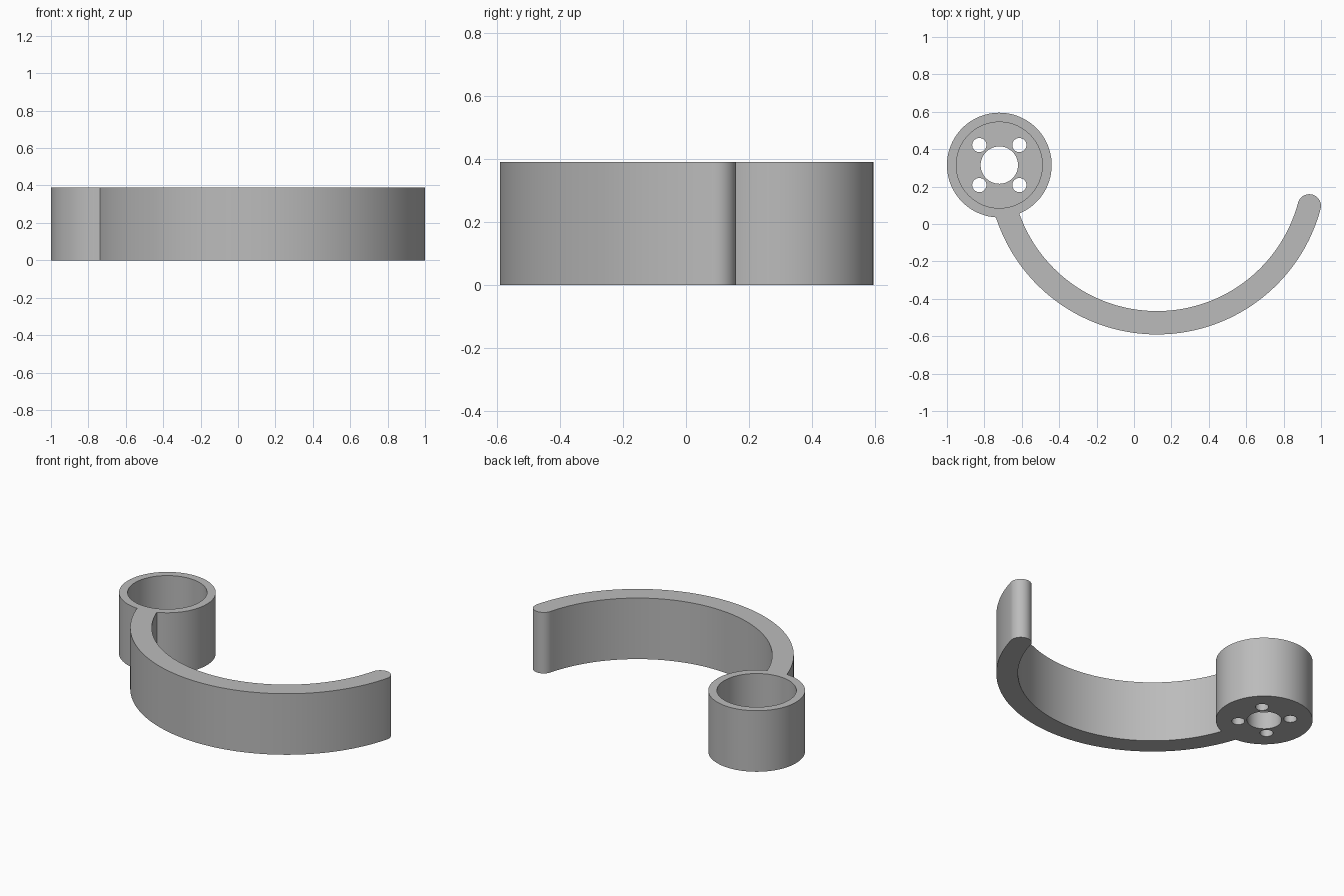
import bpy, bmesh
from math import acos, cos, sin, pi, radians
from mathutils import Vector

cube = bpy.data.objects.get("Cube")
if cube:
    bpy.data.objects.remove(cube, do_unlink=True)

HEIGHT, FLOOR = 0.39, 0.11
HUB_R, CUP_R = 0.28, 0.23
ARM_R, HALF = 0.843, 0.0625
HUB = Vector((-0.72, 0.315))
BEND = HUB + Vector((ARM_R, 0))      # arm bends round a point level with the hub
TIP_ANGLE = radians(345)

grey = bpy.data.materials.new("plain_grey")
grey.use_nodes = True
colour = (0.5, 0.5, 0.5, 1)
grey.diffuse_color = colour
grey.node_tree.nodes["Principled BSDF"].inputs["Base Color"].default_value = colour


def arc(centre, r, start, end, n):
    angles = [start + (end - start) * i / n for i in range(n + 1)]
    return [centre + Vector((cos(a), sin(a))) * r for a in angles]


def prism(name, outline, z0, z1):
    bm = bmesh.new()
    face = bm.faces.new([bm.verts.new((p.x, p.y, z0)) for p in outline])
    top = bmesh.ops.extrude_face_region(bm, geom=[face])["geom"]
    verts = [v for v in top if isinstance(v, bmesh.types.BMVert)]
    bmesh.ops.translate(bm, verts=verts, vec=(0, 0, z1 - z0))
    bmesh.ops.recalc_face_normals(bm, faces=bm.faces)
    mesh = bpy.data.meshes.new(name)
    bm.to_mesh(mesh)
    bm.free()
    mesh.materials.append(grey)
    obj = bpy.data.objects.new(name, mesh)
    bpy.context.collection.objects.link(obj)
    return obj


def meeting(r):
    """Angles at the hub and at the bend where an arm edge meets the hub."""
    at_hub = acos((ARM_R**2 + HUB_R**2 - r**2) / (2 * ARM_R * HUB_R))
    at_bend = acos((ARM_R**2 + r**2 - HUB_R**2) / (2 * ARM_R * r))
    return -at_hub, pi + at_bend


# Hub and curved arm share one outline
outer, inner = ARM_R + HALF, ARM_R - HALF
hub_out, arm_out = meeting(outer)
hub_in, arm_in = meeting(inner)
tip = BEND + Vector((cos(TIP_ANGLE), sin(TIP_ANGLE))) * ARM_R
outline = (arc(HUB, HUB_R, hub_in, hub_out + 2 * pi, 80)
           + arc(BEND, outer, arm_out, TIP_ANGLE, 80)[1:]
           + arc(tip, HALF, TIP_ANGLE, TIP_ANGLE + pi, 24)[1:]
           + arc(BEND, inner, TIP_ANGLE, arm_in, 80)[1:-1])
hook = prism("hub_and_curved_arm", outline, 0, HEIGHT)


# Open cup, centre bore and four screw holes
def cut(name, centre, r, z0, n):
    cutter = prism(name, arc(centre, r, 0, 2 * pi, n)[:-1], z0, HEIGHT + 0.1)
    cutter.hide_render = True
    mod = hook.modifiers.new(name, "BOOLEAN")
    mod.operation, mod.solver, mod.object = "DIFFERENCE", "EXACT", cutter
    bpy.ops.object.modifier_apply(modifier=name)
    bpy.data.objects.remove(cutter, do_unlink=True)


bpy.context.view_layer.objects.active = hook
hook.select_set(True)
cut("cup", HUB, CUP_R, FLOOR, 80)
cut("centre_bore", HUB, 0.1, -0.1, 48)
for sx in (-1, 1):
    for sy in (-1, 1):
        cut("screw_hole", HUB + Vector((sx, sy)) * 0.107, 0.038, -0.1, 32)

bpy.ops.object.shade_smooth_by_angle(angle=radians(30))
